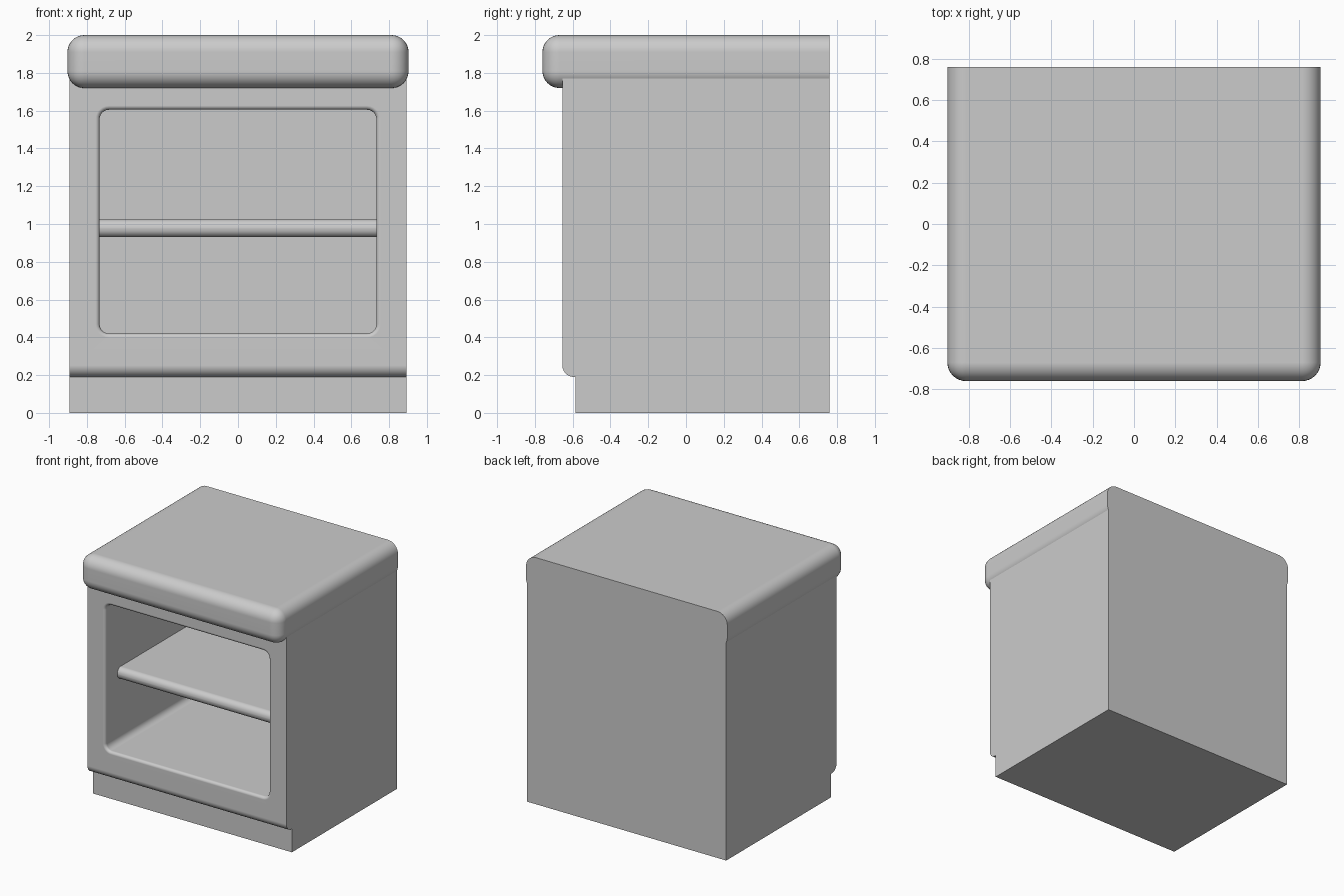
import bpy, bmesh, math

cube = bpy.data.objects.get("Cube")
if cube:
    bpy.data.objects.remove(cube, do_unlink=True)

GREY = (0.6, 0.6, 0.6, 1)
grey = bpy.data.materials.new("plain_grey")
grey.use_nodes = True
grey.diffuse_color = GREY
grey.node_tree.nodes["Principled BSDF"].inputs["Base Color"].default_value = GREY

BACK, FACE = 0.76, -0.655


def add_object(name, bm):
    bmesh.ops.recalc_face_normals(bm, faces=bm.faces)
    mesh = bpy.data.meshes.new(name)
    bm.to_mesh(mesh)
    bm.free()
    mesh.materials.append(grey)
    obj = bpy.data.objects.new(name, mesh)
    bpy.context.collection.objects.link(obj)
    return obj


def smooth(obj):
    bpy.ops.object.select_all(action='DESELECT')
    obj.select_set(True)
    bpy.context.view_layer.objects.active = obj
    bpy.ops.object.shade_smooth_by_angle(angle=math.radians(35))
    weighted = obj.modifiers.new("clean_normals", 'WEIGHTED_NORMAL')
    weighted.keep_sharp = True


def loft(rings):
    """Closed solid through matching rings of points."""
    bm = bmesh.new()
    loops = [[bm.verts.new(p) for p in ring] for ring in rings]
    for a, b in zip(loops, loops[1:]):
        for i in range(len(a)):
            j = (i + 1) % len(a)
            bm.faces.new((a[i], a[j], b[j], b[i]))
    bm.faces.new(loops[0])
    bm.faces.new(loops[-1])
    return bm


def arc(cx, cy, radius, start, end, steps):
    angles = [math.radians(start + (end - start) * i / steps) for i in range(steps + 1)]
    return [(cx + radius * math.cos(a), cy + radius * math.sin(a)) for a in angles]


def rounded_box(name, x, y0, y1, z0, z1, radius, segments, pick):
    bm = bmesh.new()
    bmesh.ops.create_cube(bm, size=1)
    for v in bm.verts:
        v.co.x *= 2 * x
        v.co.y = y0 if v.co.y < 0 else y1
        v.co.z = z0 if v.co.z < 0 else z1
    edges = [e for e in bm.edges if pick(e)]
    bmesh.ops.bevel(bm, geom=edges, offset=radius, segments=segments,
                    profile=0.5, affect='EDGES')
    obj = add_object(name, bm)
    smooth(obj)


# Cabinet body: side profile with toe kick and rounded lower lip
profile = [(BACK, 0), (-0.585, 0), (-0.585, 0.19)]
profile += arc(-0.593, 0.252, 0.062, 270, 180, 6)
profile += [(FACE, 1.8), (BACK, 1.8)]
body = add_object("cabinet_body", loft([[(x, y, z) for y, z in profile]
                                        for x in (-0.893, 0.893)]))


# Cutter for the open compartment, flaring out at the front
def opening_ring(y, grow):
    half, low, high, radius = 0.733 + grow, 0.42 - grow, 1.605 + grow, 0.05 + grow
    points = []
    for quarter, (sx, cz) in enumerate([(1, high - radius), (-1, high - radius),
                                        (-1, low + radius), (1, low + radius)]):
        points += arc(sx * (half - radius), cz, radius,
                      quarter * 90, quarter * 90 + 90, 6)
    return [(x, y, z) for x, z in points]


LIP = 0.022
rings = [opening_ring(0.62, 0)]
for step in range(6):
    a = math.radians(step * 18)
    rings.append(opening_ring(FACE + LIP * (1 - math.sin(a)), LIP * (1 - math.cos(a))))
rings.append(opening_ring(FACE - 0.1, LIP))
cutter = add_object("opening_cutter", loft(rings))
cutter.hide_render = True

cut = body.modifiers.new("opening", 'BOOLEAN')
cut.operation = 'DIFFERENCE'
cut.solver = 'EXACT'
cut.object = cutter
bpy.context.view_layer.update()
graph = bpy.context.evaluated_depsgraph_get()
carved = bpy.data.meshes.new_from_object(body.evaluated_get(graph))
body.modifiers.clear()
body.data = carved
bpy.data.objects.remove(cutter, do_unlink=True)
smooth(body)

# Shelf with a bullnose front
rounded_box("shelf", 0.74, -0.5, 0.63, 0.93, 1.025, 0.045, 6,
            lambda e: all(v.co.y < 0 for v in e.verts)
            and abs(e.verts[0].co.x - e.verts[1].co.x) > 0.1)

# Countertop, rounded everywhere but at the flat back
rounded_box("countertop", 0.903, -0.76, BACK, 1.72, 2.0, 0.09, 8,
            lambda e: any(v.co.y < 0 for v in e.verts))
